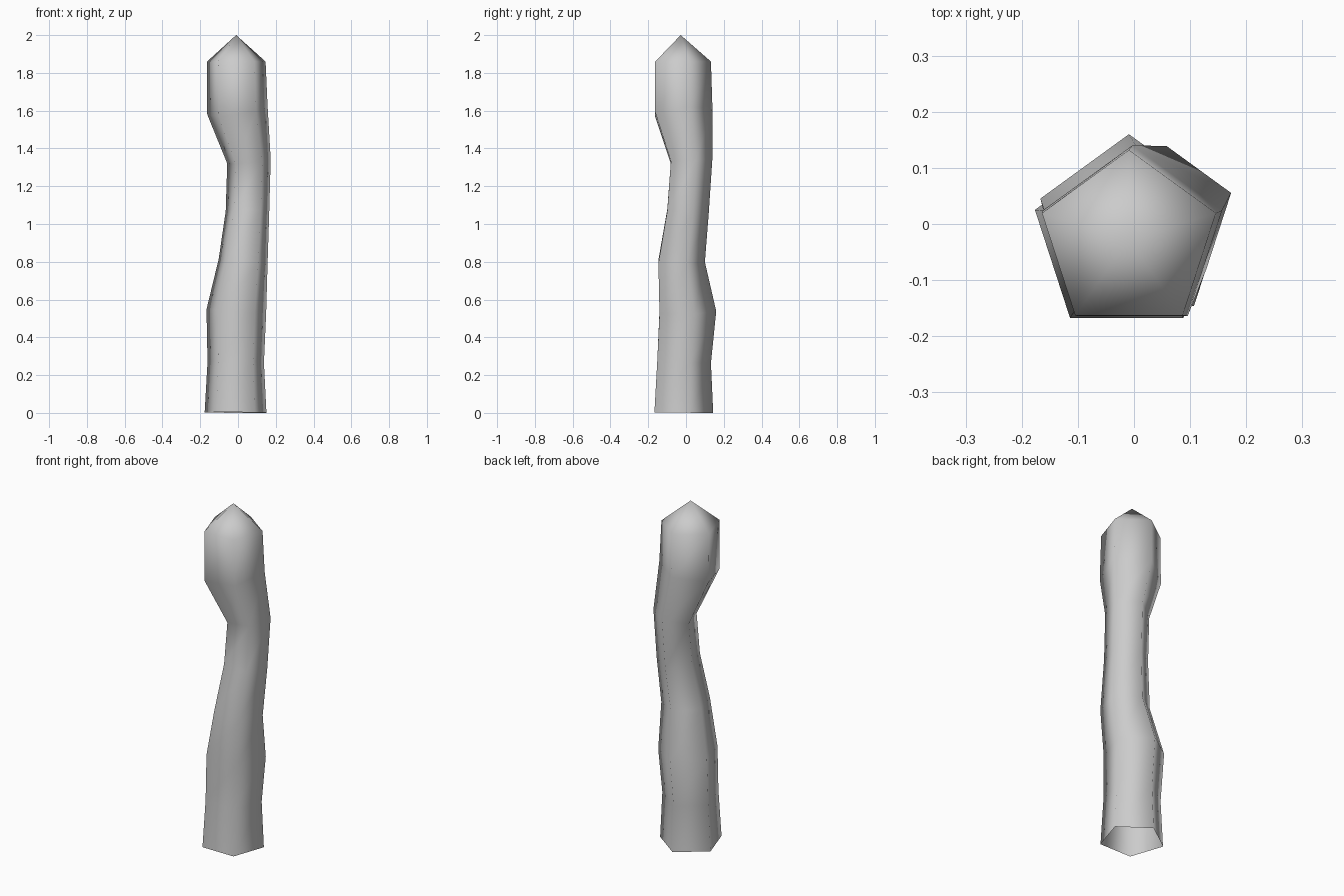
import bpy, bmesh, math
from mathutils import Vector

cube = bpy.data.objects.get("Cube")
if cube:
    bpy.data.objects.remove(cube, do_unlink=True)

SIDES = 5
STEP = 0.265
# Centre x, centre y and radius of each evenly spaced ring, base to shoulder
rings = [(-0.013, -0.028, 0.172), (-0.012, -0.025, 0.157),
         (-0.009, -0.006, 0.166), (0.027, -0.036, 0.136),
         (0.05, -0.001, 0.121), (0.058, 0.018, 0.121),
         (-0.003, -0.028, 0.168), (-0.009, -0.031, 0.163)]
centres = [Vector((x, y, 0.005 + i * STEP)) for i, (x, y, r) in enumerate(rings)]

bm = bmesh.new()

# Five-sided loops, each tilted square to the bend of the stalk
loops = []
for i, (centre, ring) in enumerate(zip(centres, rings)):
    along = centres[min(i + 1, len(rings) - 1)] - centres[max(i - 1, 0)]
    loop = []
    for k in range(SIDES):
        a = math.pi / 2 + k * math.tau / SIDES
        dx, dy = ring[2] * math.cos(a), ring[2] * math.sin(a)
        # The shoulder loop stays level
        dz = 0 if i == len(rings) - 1 else -(dx * along.x + dy * along.y) / along.z
        loop.append(bm.verts.new(centre + Vector((dx, dy, dz))))
    loops.append(loop)

# Side walls, open at the base
for low, high in zip(loops, loops[1:]):
    for k in range(SIDES):
        n = (k + 1) % SIDES
        bm.faces.new((low[k], low[n], high[n], high[k]))

# Pointed tip
tip = bm.verts.new((-0.01, -0.028, 2.0))
for k in range(SIDES):
    bm.faces.new((loops[-1][k], loops[-1][(k + 1) % SIDES], tip))

# Rest the lowest corner on the ground
lowest = min(v.co.z for v in loops[0])
for v in loops[0]:
    v.co.z -= lowest

for face in bm.faces:
    face.smooth = True

mesh = bpy.data.meshes.new("stalk")
bm.to_mesh(mesh)
bm.free()
stalk = bpy.data.objects.new("stalk", mesh)
bpy.context.collection.objects.link(stalk)

# Plain grey colour
grey = bpy.data.materials.new("plain_grey")
grey.use_nodes = True
colour = (0.6, 0.6, 0.6, 1)
grey.diffuse_color = colour
grey.node_tree.nodes["Principled BSDF"].inputs["Base Color"].default_value = colour
mesh.materials.append(grey)
